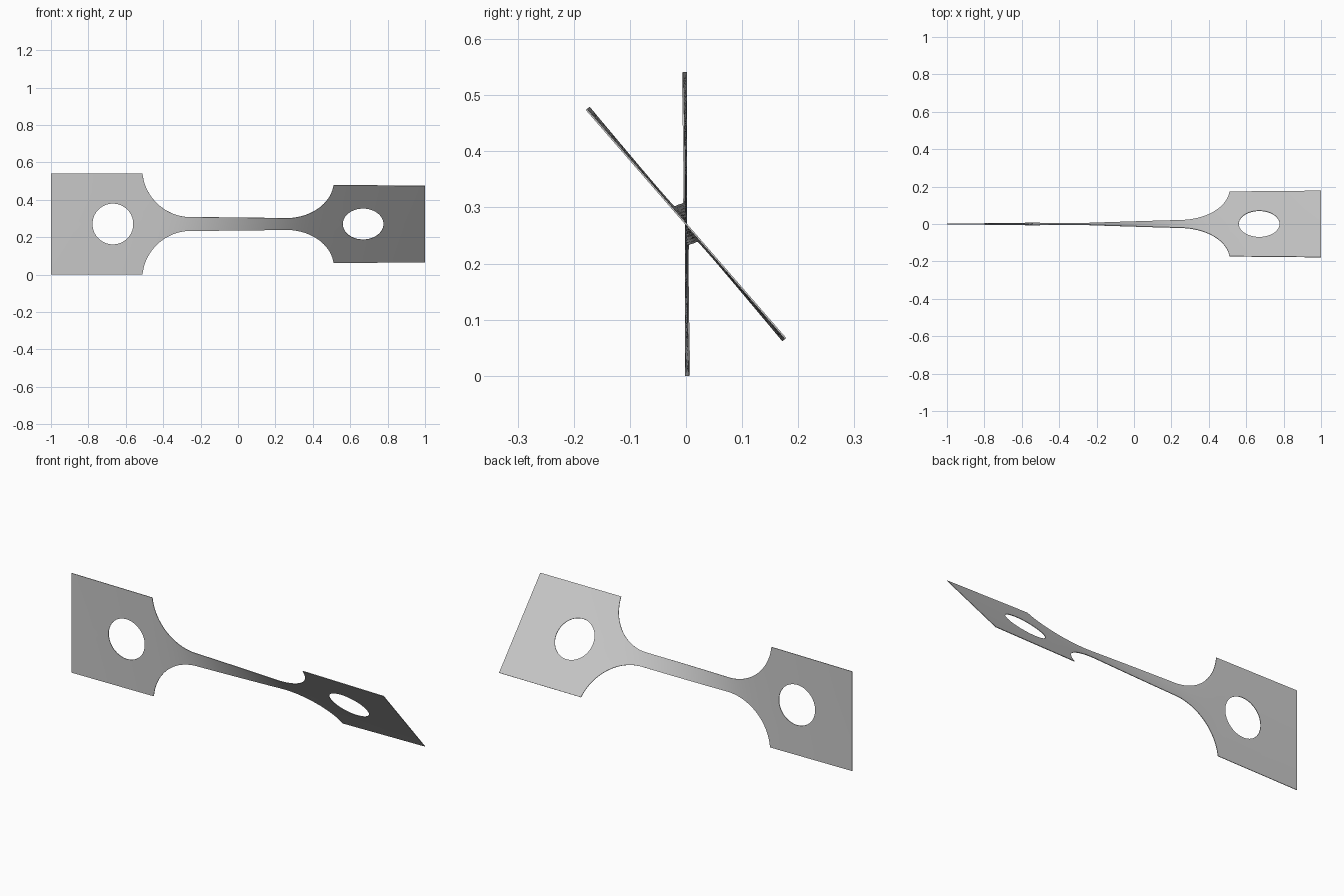
import bpy, bmesh, math

cube = bpy.data.objects.get("Cube")
if cube:
    bpy.data.objects.remove(cube, do_unlink=True)

# Main dimensions of the waisted strip
HALF, NECK, MID_Z = 0.2705, 0.037, 0.2705
RADIUS, ARC_X = 0.26, 0.252
HOLE_X, HOLE_R = 0.669, 0.109
THICK, TWIST, ROWS = 0.003, math.radians(41), 6
ARC_V = NECK + RADIUS
ARC_START = math.asin((ARC_V - HALF) / RADIUS)
CORNER_X = ARC_X + RADIUS * math.cos(ARC_START)


def half_width(x):
    x = abs(x)
    if x >= CORNER_X - 1e-6:
        return HALF
    if x <= ARC_X:
        return NECK
    return ARC_V - math.sqrt(RADIUS ** 2 - (x - ARC_X) ** 2)


def hole_half(x):
    d = HOLE_R ** 2 - (abs(x) - HOLE_X) ** 2
    return math.sqrt(d) if d > 1e-8 else 0.0


# Stations along one half: neck, fillet arc, hole, end; then mirrored
half = [ARC_X * i / 16 for i in range(17)]
for i in range(1, 25):
    a = math.pi / 2 + (ARC_START - math.pi / 2) * i / 24
    half.append(ARC_X + RADIUS * math.cos(a))
half += [HOLE_X - HOLE_R * math.cos(math.pi * i / 32) for i in range(33)]
half += [0.9, 1.0]
stations = [-x for x in reversed(half[1:])] + half

# Twist gathers where the strip is narrow
angles = [0.0]
for x0, x1 in zip(stations, stations[1:]):
    angles.append(angles[-1] + (x1 - x0) / half_width((x0 + x1) / 2) ** 1.5)
angles = [a * TWIST / angles[-1] for a in angles]

# Upper and lower sheets meet on the centre line, except around the holes
bm = bmesh.new()
for side in (1, -1):
    previous = None
    for x, a in zip(stations, angles):
        inner, outer = hole_half(x), half_width(x)
        column = []
        for r in range(ROWS + 1):
            v = side * (inner + (outer - inner) * r / ROWS)
            column.append(bm.verts.new((x, -v * math.sin(a), MID_Z + v * math.cos(a))))
        if previous:
            for r in range(ROWS):
                quad = [previous[r], column[r], column[r + 1], previous[r + 1]]
                bm.faces.new(quad if side > 0 else quad[::-1])
        previous = column
bmesh.ops.remove_doubles(bm, verts=bm.verts, dist=1e-5)
bmesh.ops.recalc_face_normals(bm, faces=bm.faces)
mesh = bpy.data.meshes.new("twisted_strip")
bm.to_mesh(mesh)
bm.free()
strip = bpy.data.objects.new("twisted_strip", mesh)
bpy.context.collection.objects.link(strip)

# Plain grey metal
grey = bpy.data.materials.new("light_grey")
grey.use_nodes = True
grey.diffuse_color = (0.58, 0.58, 0.58, 1)
grey.node_tree.nodes["Principled BSDF"].inputs["Base Color"].default_value = (0.58, 0.58, 0.58, 1)
mesh.materials.append(grey)

# Sheet thickness and smooth shading with sharp rims
bpy.ops.object.select_all(action='DESELECT')
strip.select_set(True)
bpy.context.view_layer.objects.active = strip
solid = strip.modifiers.new("thickness", 'SOLIDIFY')
solid.thickness = THICK
solid.offset = 0
bpy.ops.object.modifier_apply(modifier=solid.name)
bpy.ops.object.shade_smooth_by_angle(angle=math.radians(30))
